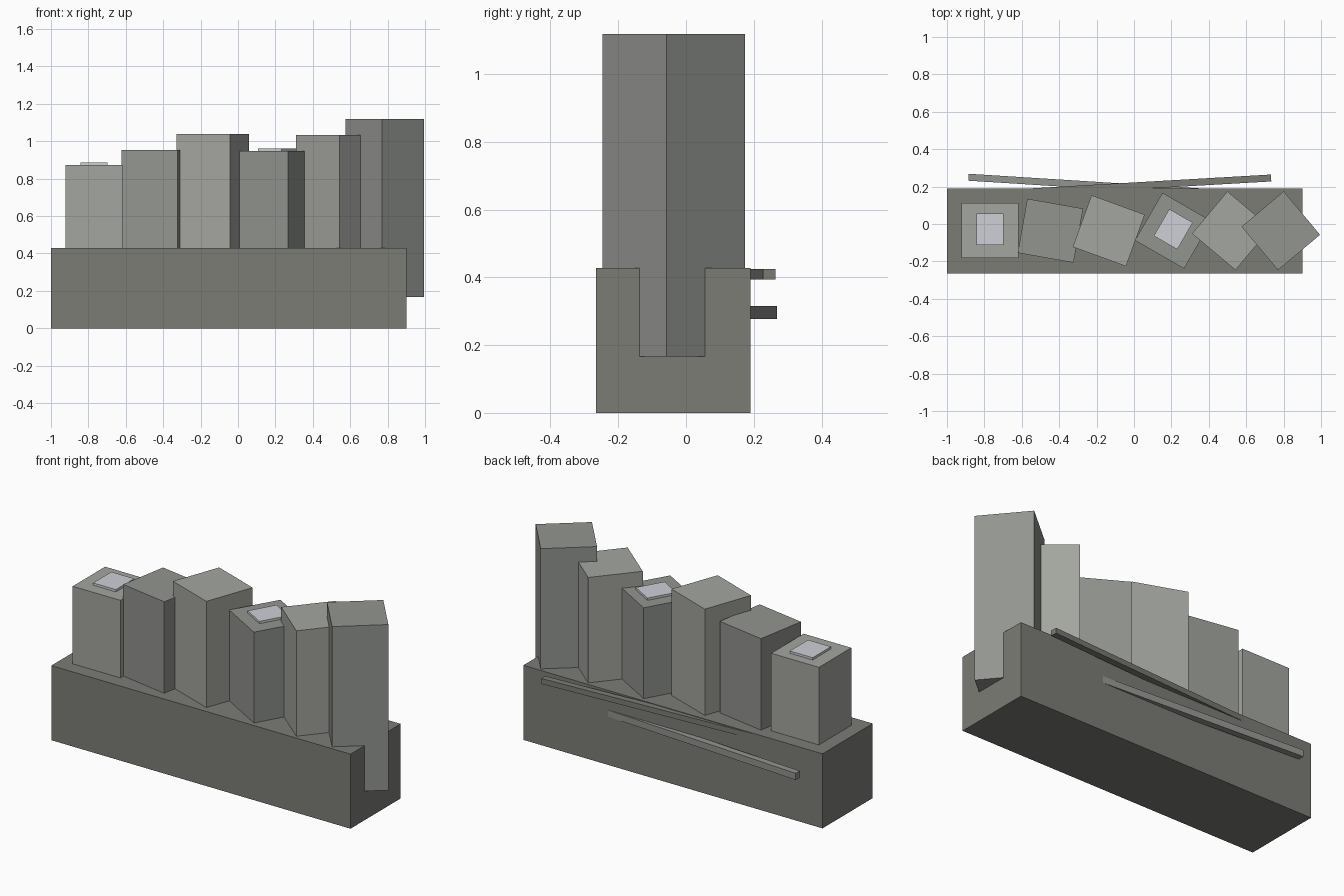
import bpy
from math import radians, cos, sin

if "Cube" in bpy.data.objects:
    bpy.data.objects.remove(bpy.data.objects["Cube"])


def material(name, c):
    m = bpy.data.materials.new(name)
    m.diffuse_color = (*c, 1)
    m.use_nodes = True
    m.node_tree.nodes["Principled BSDF"].inputs["Base Color"].default_value = m.diffuse_color
    return m


dark = material("dark_stone", (0.20, 0.20, 0.18))
mid = material("mid_stone", (0.29, 0.30, 0.28))
light = material("light_stone", (0.37, 0.38, 0.35))
pale = material("pale_cap", (0.62, 0.63, 0.67))


def box(name, center, size, z0, z1, angle, mat):
    """Box from z0 to z1, turned about z by angle degrees."""
    bpy.ops.mesh.primitive_cube_add(size=1, location=(*center, (z0 + z1) / 2),
                                    rotation=(0, 0, radians(angle)))
    o = bpy.context.object
    o.name = name
    o.scale = (*size, z1 - z0)
    o.data.materials.append(mat)
    return o


# Plinth
box("base", (-0.05, -0.0375), (1.9, 0.455), 0, 0.428, 0, dark)

# Row of blocks, each turned ten degrees further, sunk into the plinth
row = [(-0.77, 0.873), (-0.447, 0.953), (-0.135, 1.038),
       (0.21, 0.949), (0.521, 1.033), (0.785, 1.118)]
for i, (x, top) in enumerate(row):
    box(f"block_{i + 1}", (x, -0.036), (0.303, 0.294), 0.167, top, -10 * i,
        mid if i % 2 else light)
    # Small pale caps on the first and fourth blocks
    if i in (0, 3):
        box(f"cap_{i + 1}", (x, -0.028), (0.145, 0.166), top - 0.02, top + 0.013,
            -10 * i, pale)


# Slanted strips emerging from the back wall; inner ends are buried
def strip(name, end, direction, z0, z1, mat, length=1.6):
    a = radians(direction)
    c = (end[0] + cos(a) * length / 2, end[1] + sin(a) * length / 2)
    box(name, c, (length, 0.037), z0, z1, direction, mat)


strip("lower_strip", (-0.885, 0.25), -3.6, 0.277, 0.315, mid)
strip("upper_strip", (0.733, 0.246), 180 + 3.3, 0.394, 0.425, dark)
